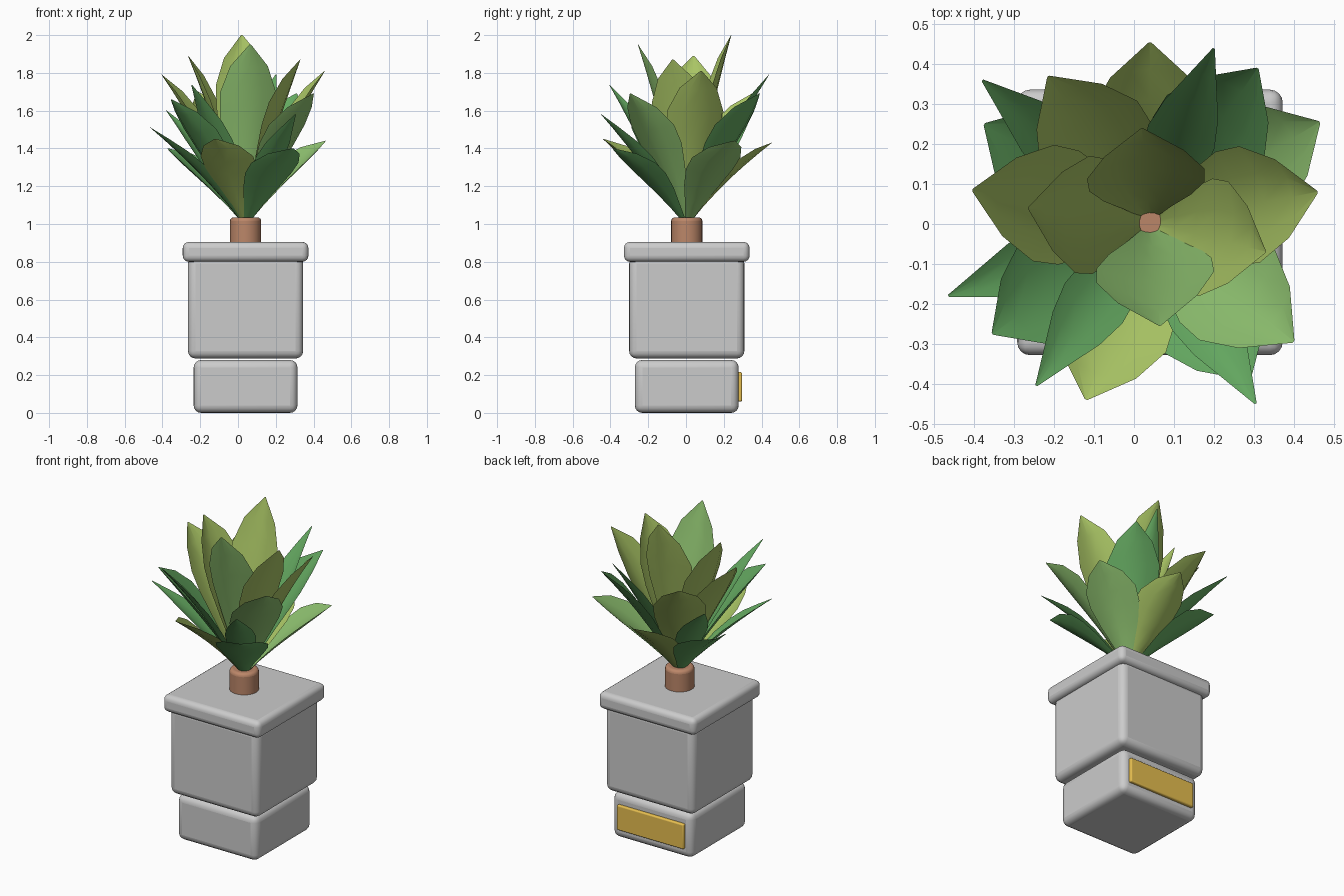
import bpy, bmesh, math
from mathutils import Vector

if "Cube" in bpy.data.objects:
    bpy.data.objects.remove(bpy.data.objects["Cube"])

CX, CY = 0.04, 0.004


def material(name, rgb):
    m = bpy.data.materials.new(name)
    m.diffuse_color = (*rgb, 1)
    m.use_nodes = True
    m.node_tree.nodes["Principled BSDF"].inputs["Base Color"].default_value = m.diffuse_color
    return m


def smooth(ob, angle=40):
    bpy.ops.object.select_all(action='DESELECT')
    ob.select_set(True)
    bpy.context.view_layer.objects.active = ob
    bpy.ops.object.shade_smooth_by_angle(angle=math.radians(angle))


def bevel(ob, width):
    b = ob.modifiers.new("bevel", 'BEVEL')
    b.width, b.segments, b.limit_method = width, 4, 'ANGLE'
    smooth(ob)


def box(name, center, size, r):
    bpy.ops.mesh.primitive_cube_add(size=1, location=center)
    ob = bpy.context.object
    ob.name = name
    ob.scale = size
    bpy.ops.object.transform_apply(location=False, rotation=False, scale=True)
    bevel(ob, r)
    return ob


# Square planter: foot, body and rim
for name, w, z0, z1, r in [("planter_foot", 0.55, 0.0, 0.28, 0.04),
                           ("planter_body", 0.61, 0.288, 0.83, 0.04),
                           ("planter_rim", 0.665, 0.8, 0.905, 0.032)]:
    box(name, (CX, CY, (z0 + z1) / 2), (w, w, z1 - z0), r)

# Blank plate on the back of the foot
plate = box("back_plate", (CX, CY + 0.275, 0.138), (0.46, 0.036, 0.155), 0.008)
plate.data.materials.append(material("gold", (0.8, 0.52, 0.08)))

# Stem
bpy.ops.mesh.primitive_cylinder_add(vertices=24, radius=0.083, depth=0.19,
                                    location=(CX, CY, 0.94))
stem = bpy.context.object
stem.name = "stem"
bevel(stem, 0.02)
stem.data.materials.append(material("bark", (0.5, 0.24, 0.14)))

LIME = material("leaf_lime", (0.40, 0.56, 0.13))
MID = material("leaf_mid", (0.27, 0.53, 0.16))
GREEN = material("leaf_green", (0.13, 0.40, 0.12))

# Half widths along a leaf, from root to tip
BROAD = [(0, .02), (.2, .06), (.4, .11), (.58, .145), (.72, .148), (.87, .1), (1, .004)]
SLIM = [(0, .02), (.2, .05), (.4, .08), (.58, .088), (.72, .072), (.87, .036), (1, .003)]


def leaf(name, tip, profile, mat):
    """Cupped, outward-curving blade from the top of the stem to the tip."""
    tip = Vector(tip)
    flat = Vector((tip.x - CX, tip.y - CY, 0))
    reach, out = flat.length, flat.normalized()
    side = Vector((-out.y, out.x, 0))
    rise = tip.z - 1.01
    inward = Vector((-out.x * rise, -out.y * rise, reach)).normalized()
    bm = bmesh.new()
    rows = []
    for t, w in profile:
        r = 0.02 + (reach - 0.02) * (0.75 * t + 0.25 * t * t)
        c = Vector((CX, CY, 1.01 + rise * t)) + out * r
        rows.append([bm.verts.new(c + side * (w * s) + inward * (0.3 * w * s * s))
                     for s in (-1, -.5, 0, .5, 1)])
    for a, b in zip(rows, rows[1:]):
        for i in range(4):
            bm.faces.new((a[i], a[i + 1], b[i + 1], b[i]))
    me = bpy.data.meshes.new(name)
    bm.to_mesh(me)
    bm.free()
    ob = bpy.data.objects.new(name, me)
    bpy.context.collection.objects.link(ob)
    me.materials.append(mat)
    smooth(ob, 60)


# Leaf tips by tier
LEAVES = {
    "inner_leaf": (BROAD, [((.02, .24, 2.0), LIME), ((.065, -.255, 1.95), MID),
                           ((.33, -.07, 1.87), LIME), ((-.265, .04, 1.89), LIME)]),
    "upper_leaf": (BROAD, [((.46, .08, 1.81), LIME), ((-.405, .085, 1.79), LIME)]),
    "middle_leaf": (BROAD, [((-.215, .37, 1.70), LIME), ((.31, .39, 1.69), GREEN),
                            ((.40, -.295, 1.69), MID), ((-.355, -.275, 1.66), GREEN)]),
    "lower_leaf": (BROAD, [((.04, .455, 1.43), LIME), ((-.12, -.44, 1.45), LIME),
                           ((.465, .255, 1.44), MID), ((-.375, .25, 1.40), GREEN),
                           ((.29, -.39, 1.40), GREEN)]),
    "slim_leaf": (SLIM, [((.20, .44, 1.79), GREEN), ((-.245, -.405, 1.735), GREEN),
                         ((.305, -.45, 1.58), GREEN), ((-.38, .36, 1.60), GREEN),
                         ((-.465, -.18, 1.51), GREEN)]),
}
for name, (profile, tips) in LEAVES.items():
    for i, (tip, mat) in enumerate(tips, 1):
        leaf(f"{name}_{i}", tip, profile, mat)
